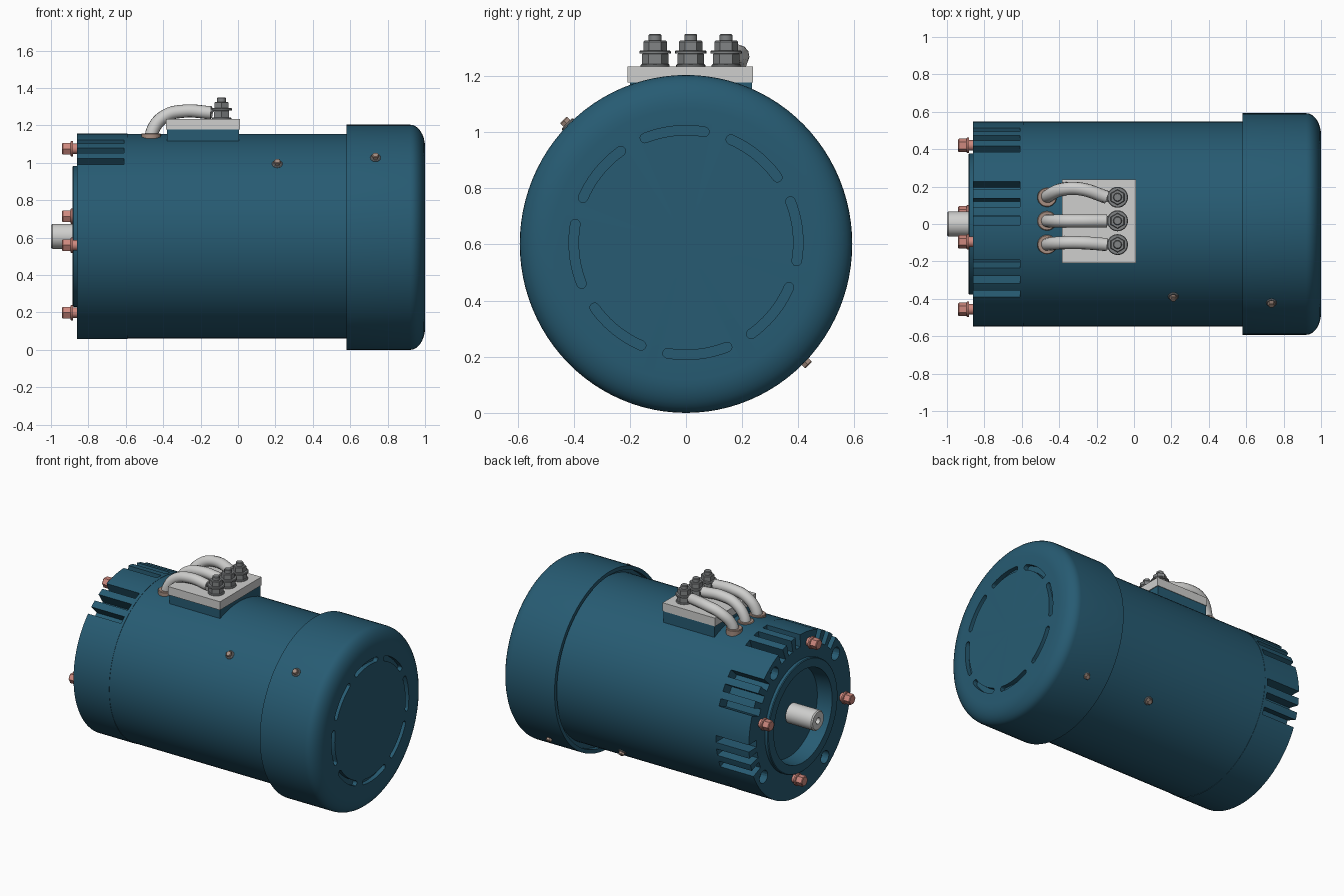
import bpy, bmesh
from math import sin, cos, pi, radians
from mathutils import Matrix, Vector

cube = bpy.data.objects.get("Cube")
if cube:
    bpy.data.objects.remove(cube, do_unlink=True)

AXIS_Z = 0.607      # height of the motor axis
BOLT_ANGLE = 10     # first bolt, measured from +y towards +z


def material(name, r, g, b):
    m = bpy.data.materials.new(name)
    m.use_nodes = True
    m.diffuse_color = (r, g, b, 1)
    m.node_tree.nodes["Principled BSDF"].inputs["Base Color"].default_value = (r, g, b, 1)
    return m


TEAL = material("teal paint", 0.02, 0.105, 0.17)
LIGHT = material("light grey", 0.62, 0.62, 0.61)
STEEL = material("dark steel", 0.22, 0.23, 0.235)
COPPER = material("pink copper", 0.62, 0.25, 0.21)
TAN = material("tan screw", 0.38, 0.27, 0.22)


def finish(bm, name, mat, matrix=Matrix()):
    bmesh.ops.remove_doubles(bm, verts=bm.verts, dist=1e-5)
    bmesh.ops.recalc_face_normals(bm, faces=bm.faces)
    bmesh.ops.transform(bm, matrix=matrix, verts=bm.verts)
    mesh = bpy.data.meshes.new(name)
    bm.to_mesh(mesh)
    bm.free()
    obj = bpy.data.objects.new(name, mesh)
    bpy.context.collection.objects.link(obj)
    if mat:
        mesh.materials.append(mat)
    return obj


def activate(obj):
    bpy.ops.object.select_all(action='DESELECT')
    obj.select_set(True)
    bpy.context.view_layer.objects.active = obj


def smooth(obj):
    activate(obj)
    bpy.ops.object.shade_smooth_by_angle(angle=radians(30))


def lathe(name, profile, mat, matrix, segs=24):
    """Revolve (x, radius) points about the x axis."""
    bm = bmesh.new()
    rings = [[bm.verts.new((x, r * cos(2 * pi * i / segs), r * sin(2 * pi * i / segs)))
              for i in range(segs)] for x, r in profile]
    for a, b in zip(rings, rings[1:]):
        for i in range(segs):
            j = (i + 1) % segs
            bm.faces.new((a[i], a[j], b[j], b[i]))
    obj = finish(bm, name, mat, matrix)
    if segs > 6:
        smooth(obj)
    return obj


def disc(name, x0, x1, r, mat, matrix, segs=24):
    c = min(0.004, (x1 - x0) / 3)
    return lathe(name, [(x0, 0), (x0, r), (x1 - c, r), (x1, r - c), (x1, 0)], mat, matrix, segs)


def add_box(bm, lo, hi, matrix=Matrix()):
    lo, hi = Vector(lo), Vector(hi)
    size = hi - lo
    m = matrix @ Matrix.Translation((lo + hi) / 2) @ Matrix.Diagonal((*size, 1))
    bmesh.ops.create_cube(bm, size=1, matrix=m)


def box(name, lo, hi, mat):
    bm = bmesh.new()
    add_box(bm, lo, hi)
    return finish(bm, name, mat)


def cut(obj, bm):
    cutter = finish(bm, "cutter", None)
    cutter.hide_render = True
    mod = obj.modifiers.new("cut", 'BOOLEAN')
    mod.operation, mod.solver, mod.object = 'DIFFERENCE', 'EXACT', cutter
    activate(obj)
    bpy.ops.object.modifier_apply(modifier=mod.name)
    bpy.data.objects.remove(cutter, do_unlink=True)
    smooth(obj)


centre = Matrix.Translation((0, 0, AXIS_Z))


def polar(x, r, deg):
    a = radians(deg)
    return Vector((x, r * cos(a), AXIS_Z + r * sin(a)))


# Housing with raised flange and shaft recess
housing = lathe("housing", [(0.62, 0), (0.62, 0.547), (-0.59, 0.547), (-0.59, 0.549),
                            (-0.86, 0.549), (-0.86, 0.377), (-0.88, 0.377), (-0.885, 0.372),
                            (-0.885, 0.315), (-0.78, 0.305), (-0.78, 0)], TEAL, centre, 96)

# Vent slots in groups of three beside the bolts, and flange holes between the bolts
bm = bmesh.new()
for group in range(4):
    for k in (-10, 0, 10):
        turn = centre @ Matrix.Rotation(radians(group * 45 - 12 + k), 4, 'X')
        add_box(bm, (-0.95, 0.465, -0.024), (-0.61, 0.62, 0.024), turn)
for k in range(4):
    p = polar(-0.87, 0.475, BOLT_ANGLE + 45 + 90 * k)
    bmesh.ops.create_cone(bm, cap_ends=True, segments=20, radius1=0.043, radius2=0.043, depth=0.12,
                          matrix=Matrix.Translation(p) @ Matrix.Rotation(pi / 2, 4, 'Y'))
cut(housing, bm)

# End cover with rounded rim, slightly narrower than tall
rim = [(0.92 + 0.08 * sin(t * pi / 16), 0.482 + 0.12 * cos(t * pi / 16)) for t in range(9)]
cover_place = Matrix.Translation((0, 0, 0.602)) @ Matrix.Diagonal((1, 0.984, 1, 1))
cover = lathe("end_cover", [(0.612, 0), (0.612, 0.576), (0.58, 0.576), (0.58, 0.602)]
              + rim + [(1.0, 0)], TEAL, cover_place, 96)

# Ring of eight curved grooves with round ends
bm = bmesh.new()
MID, HALF, SPAN = 0.4, 0.017, radians(15.5)
for k in range(8):
    a0 = radians(6 + 45 * k)
    outline = []
    for side in (1, -1):
        for i in range(13):
            a = a0 + side * SPAN * (i / 6 - 1)
            r = MID + side * HALF
            outline.append((r * cos(a), r * sin(a)))
        end = a0 + side * SPAN
        for i in range(1, 6):
            t = end + (0 if side == 1 else pi) + pi * i / 6
            outline.append((MID * cos(end) + HALF * cos(t), MID * sin(end) + HALF * sin(t)))
    face = bm.faces.new([bm.verts.new((0.97, y, AXIS_Z + z)) for y, z in outline])
    top = bmesh.ops.extrude_face_region(bm, geom=[face])["geom"]
    bmesh.ops.translate(bm, vec=(0.06, 0, 0), verts=[v for v in top if isinstance(v, bmesh.types.BMVert)])
cut(cover, bm)

# Output shaft with centre bore
lathe("shaft", [(-0.8, 0), (-0.8, 0.067), (-0.992, 0.067), (-1, 0.06), (-1, 0.022),
                (-0.97, 0.016), (-0.97, 0)], LIGHT, centre, 40)

# Flange bolts
for k in range(4):
    p = polar(0, 0.445, BOLT_ANGLE + 90 * k) + Vector((-0.86, -0.018, 0.03))
    m = Matrix.Translation(p) @ Matrix.Rotation(pi, 4, 'Z')
    disc("bolt_shank", -0.02, 0.03, 0.028, COPPER, m)
    disc("bolt_flange", 0.022, 0.036, 0.041, COPPER, m)
    disc("bolt_head", 0.034, 0.08, 0.036, COPPER, m, 6)

# Side screws on opposite sides of the housing and the cover
for x, r in ((0.21, 0.545), (0.735, 0.592)):
    for deg in (135, -45):
        p = polar(x, r, deg)
        out = (p - Vector((x, 0, AXIS_Z))).to_track_quat('X', 'Z').to_matrix().to_4x4()
        m = Matrix.Translation(p) @ out
        disc("screw_washer", -0.01, 0.008, 0.028, STEEL, m)
        disc("screw_head", 0.006, 0.026, 0.02, TAN, m, 6)

# Terminal block on its painted base
box("terminal_base", (-0.38, -0.2, 1.09), (0.005, 0.235, 1.182), TEAL)
box("terminal_block", (-0.385, -0.208, 1.178), (0.01, 0.238, 1.235), LIGHT)

# Terminals and their cables
for y, bow in ((0.143, 0.045), (0.017, 0.0), (-0.11, 0.01)):
    up = Matrix.Translation((-0.088, y, 0)) @ Matrix.Rotation(-pi / 2, 4, 'Y')
    disc("terminal_washer", 1.23, 1.243, 0.052, STEEL, up)
    disc("lower_nut", 1.24, 1.282, 0.047, STEEL, up, 6)
    disc("lug_ring", 1.28, 1.292, 0.056, STEEL, up)
    disc("upper_nut", 1.29, 1.326, 0.042, STEEL, up, 6)
    disc("stud", 1.2, 1.35, 0.023, STEEL, up)
    box("lug_tongue", (-0.17, y - 0.026, 1.272), (-0.1, y + 0.026, 1.288), STEEL)

    curve = bpy.data.curves.new("cable", 'CURVE')
    curve.dimensions = '3D'
    curve.bevel_depth, curve.bevel_resolution = 0.035, 4
    curve.use_fill_caps = True
    spline = curve.splines.new('BEZIER')
    path = ((-0.465, 0, 1.1), (-0.455, 0.2, 1.175), (-0.39, 0.9, 1.25),
            (-0.29, 1, 1.276), (-0.145, 0, 1.268))
    spline.bezier_points.add(len(path) - 1)
    for point, (x, f, z) in zip(spline.bezier_points, path):
        point.co = (x, y + f * bow, z)
        point.handle_left_type = point.handle_right_type = 'AUTO'
    curve.materials.append(LIGHT)
    cable = bpy.data.objects.new("cable", curve)
    bpy.context.collection.objects.link(cable)
    activate(cable)
    bpy.ops.object.convert(target='MESH')

    gland = Matrix.Translation((-0.465, y, 0)) @ Matrix.Rotation(-pi / 2, 4, 'Y')
    disc("cable_gland", 1.1, 1.158, 0.052, TAN, gland)
